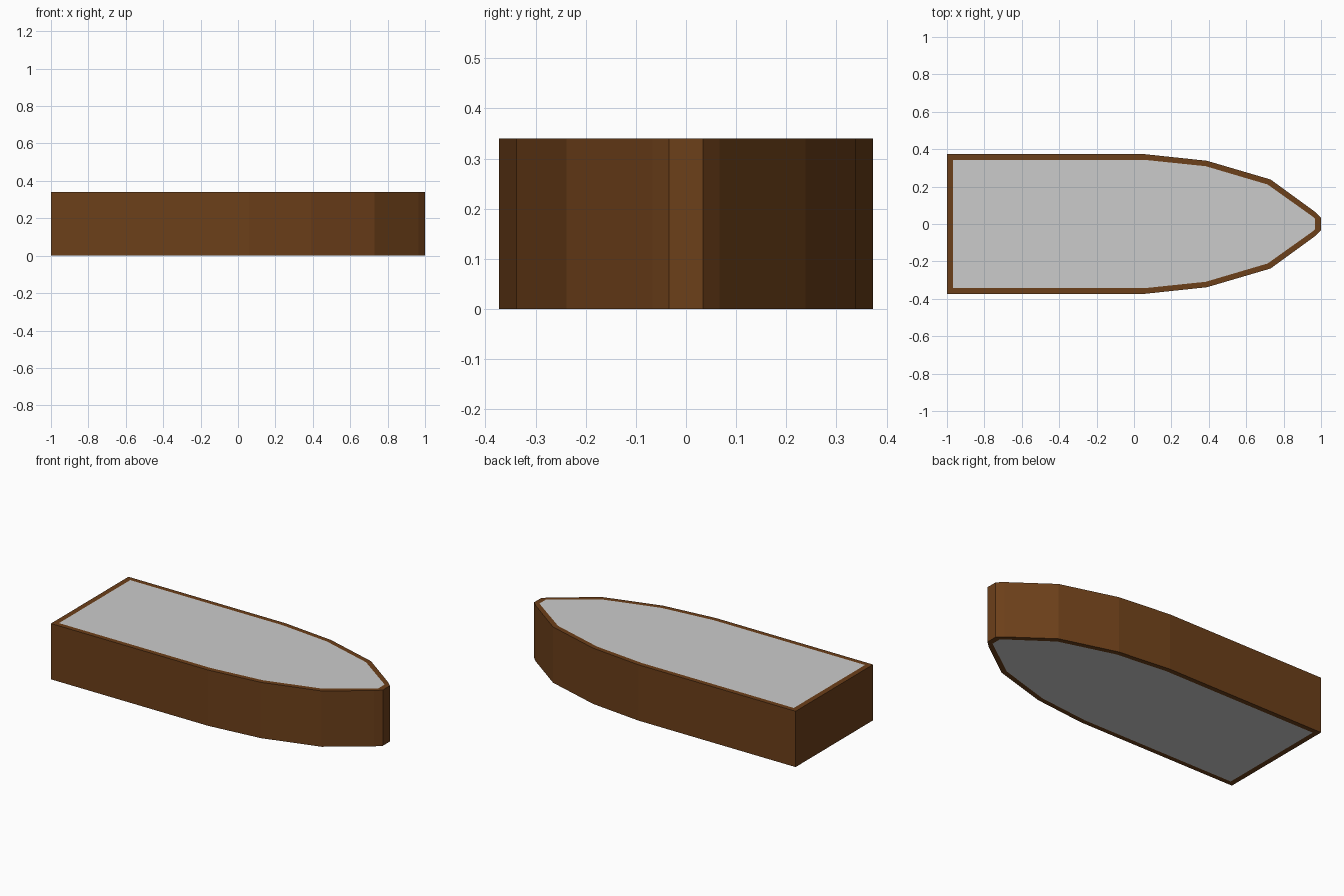
import bpy, bmesh

if "Cube" in bpy.data.objects:
    bpy.data.objects.remove(bpy.data.objects["Cube"])

HEIGHT = 0.34
# Half outlines from stern to bow (x, y), mirrored across y = 0
OUTER = [(-1, .373), (.06, .373), (.39, .338), (.73, .238), (.965, .067), (1, .034)]
INNER = [(-.967, .343), (.057, .343), (.383, .309), (.715, .211), (.963, .034), (.967, .03)]


def mirrored(half):
    return half + [(x, -y) for x, y in reversed(half)]


def finish(name, bm, color=None):
    bmesh.ops.recalc_face_normals(bm, faces=bm.faces)
    mesh = bpy.data.meshes.new(name)
    bm.to_mesh(mesh)
    bm.free()
    obj = bpy.data.objects.new(name, mesh)
    bpy.context.collection.objects.link(obj)
    if color:
        mat = bpy.data.materials.new(name + "_paint")
        mat.diffuse_color = color
        mat.use_nodes = True
        mat.node_tree.nodes["Principled BSDF"].inputs["Base Color"].default_value = mat.diffuse_color
        mesh.materials.append(mat)
    return obj


def extrude_up(bm, faces):
    ext = bmesh.ops.extrude_face_region(bm, geom=faces, use_keep_orig=True)
    verts = [g for g in ext["geom"] if isinstance(g, bmesh.types.BMVert)]
    bmesh.ops.translate(bm, verts=verts, vec=(0, 0, HEIGHT))


# Wooden hull wall: flat ring between the two outlines, extruded upward
bm = bmesh.new()
outer = [bm.verts.new((x, y, 0)) for x, y in mirrored(OUTER)]
inner = [bm.verts.new((x, y, 0)) for x, y in mirrored(INNER)]
n = len(outer)
ring = [bm.faces.new((outer[i], outer[(i + 1) % n], inner[(i + 1) % n], inner[i]))
        for i in range(n)]
extrude_up(bm, ring)
finish("hull_wall", bm, (0.15, 0.05, 0.01, 1))

# Grey core filling the wall, flush at deck and bottom
bm = bmesh.new()
core = bm.faces.new([bm.verts.new((x, y, 0)) for x, y in mirrored(INNER)])
extrude_up(bm, [core])
finish("deck_core", bm)
